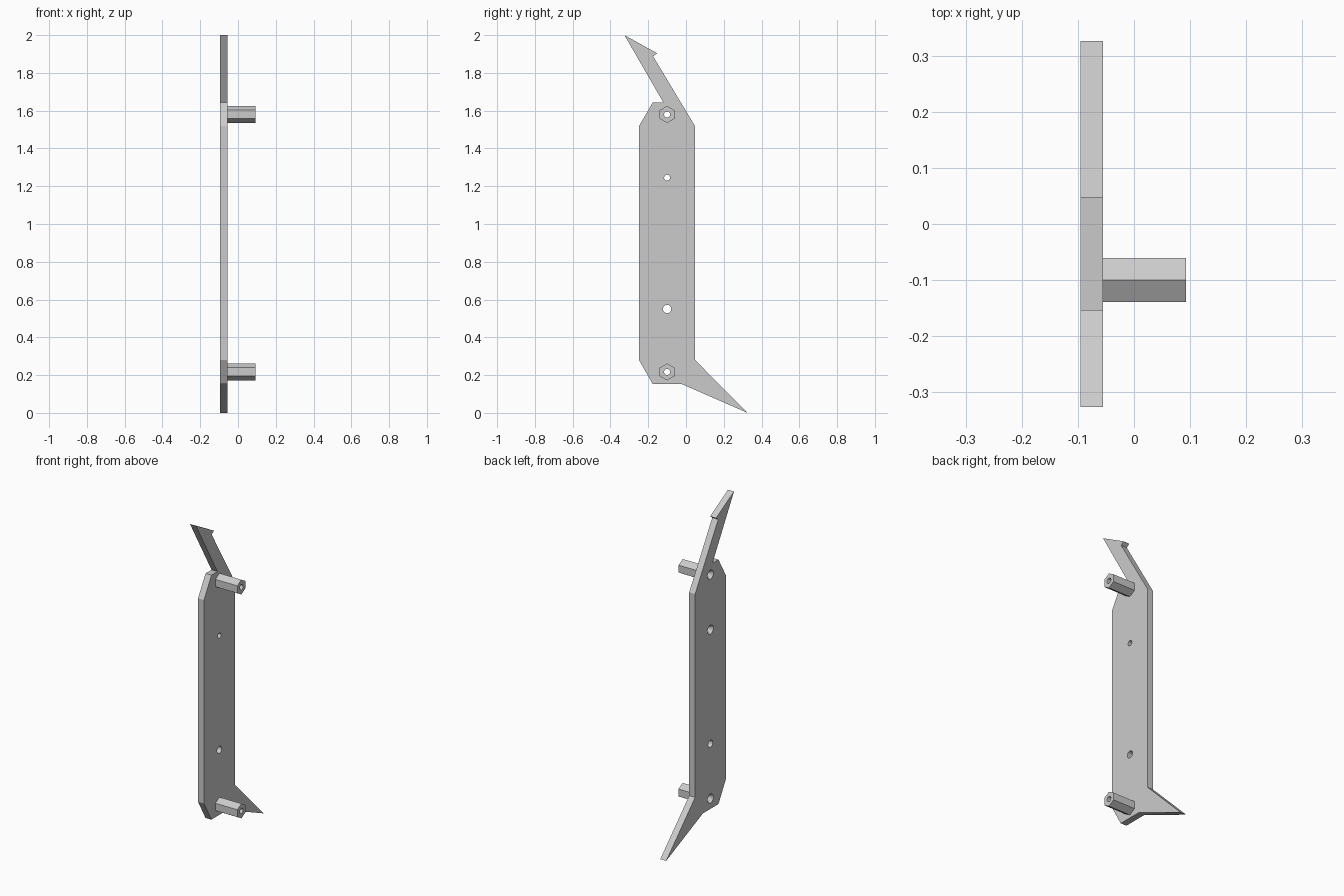
import bpy, bmesh, math
from mathutils import Matrix

cube = bpy.data.objects.get("Cube")
if cube:
    bpy.data.objects.remove(cube, do_unlink=True)

metal = bpy.data.materials.new("light_grey_metal")
metal.use_nodes = True
colour = (0.6, 0.6, 0.6, 1)
metal.diffuse_color = colour
metal.node_tree.nodes["Principled BSDF"].inputs["Base Color"].default_value = colour

BACK, FACE, END = -0.095, -0.055, 0.093   # plate back, plate face, standoff end
HOLE_Y = -0.1


def make_object(name, bm):
    bmesh.ops.recalc_face_normals(bm, faces=bm.faces)
    mesh = bpy.data.meshes.new(name)
    bm.to_mesh(mesh)
    bm.free()
    mesh.materials.append(metal)
    obj = bpy.data.objects.new(name, mesh)
    bpy.context.collection.objects.link(obj)
    return obj


def rod(name, x0, x1, r0, r1, z, sides):
    """Cylinder or cone lying along x, with a corner pointing along y."""
    bm = bmesh.new()
    place = Matrix.Translation(((x0 + x1) / 2, HOLE_Y, z)) @ Matrix.Rotation(math.pi / 2, 4, 'Y')
    spin = Matrix.Rotation(math.pi / 2, 4, 'Z')
    bmesh.ops.create_cone(bm, cap_ends=True, segments=sides, radius1=r0, radius2=r1,
                          depth=x1 - x0, matrix=place @ spin)
    return make_object(name, bm)


def cut(obj, cutter):
    cutter.hide_render = True
    mod = obj.modifiers.new("hole", 'BOOLEAN')
    mod.operation, mod.solver, mod.object = 'DIFFERENCE', 'EXACT', cutter
    bpy.context.view_layer.objects.active = obj
    bpy.ops.object.modifier_apply(modifier=mod.name)
    bpy.data.objects.remove(cutter, do_unlink=True)


# Flat plate with hooked upper arm and lower spike, as (y, z) outline
outline = [(-0.326, 2.0), (-0.153, 1.904), (-0.174, 1.888), (0.048, 1.518),
           (0.048, 0.28), (0.326, 0.0), (-0.026, 0.154), (-0.177, 0.154),
           (-0.249, 0.28), (-0.249, 1.518), (-0.177, 1.642), (-0.119, 1.642)]
bm = bmesh.new()
face = bm.faces.new([bm.verts.new((BACK, y, z)) for y, z in outline])
new = bmesh.ops.extrude_face_region(bm, geom=[face])["geom"]
bmesh.ops.translate(bm, vec=(FACE - BACK, 0, 0),
                    verts=[v for v in new if isinstance(v, bmesh.types.BMVert)])
plate = make_object("side_plate", bm)

# Straight hole, then countersunk screw holes
cut(plate, rod("cutter", BACK - 0.1, FACE + 0.1, 0.022, 0.022, 0.55, 24))
for z in (0.217, 1.245, 1.58):
    cut(plate, rod("cutter", BACK - 0.1, FACE + 0.1, 0.016, 0.016, z, 24))
    cut(plate, rod("cutter", BACK - 0.01, BACK + 0.02, 0.034, 0.016, z, 24))

# Hexagonal standoffs with a bore
parts = [plate]
for name, z in (("lower_standoff", 0.217), ("upper_standoff", 1.58)):
    post = rod(name, FACE, END, 0.045, 0.045, z, 6)
    cut(post, rod("cutter", FACE - 0.1, END + 0.1, 0.016, 0.016, z, 24))
    parts.append(post)

# Smooth bores, sharp edges elsewhere
bpy.ops.object.select_all(action='DESELECT')
for obj in parts:
    obj.select_set(True)
bpy.context.view_layer.objects.active = plate
bpy.ops.object.shade_smooth_by_angle(angle=math.radians(25))
